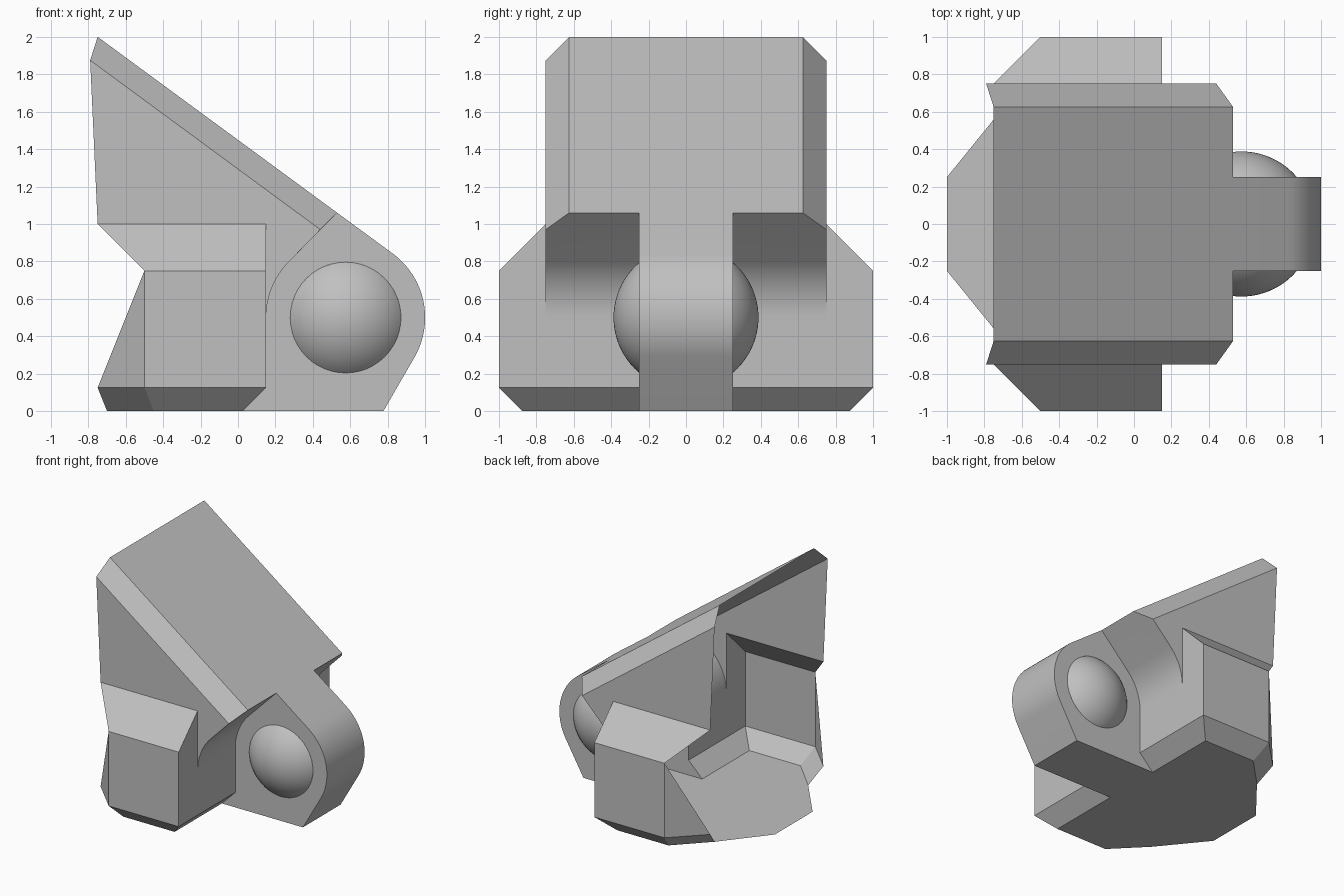
import bpy, bmesh, math
from mathutils import Matrix, Vector

if "Cube" in bpy.data.objects:
    bpy.data.objects.remove(bpy.data.objects["Cube"])

grey = bpy.data.materials.new("plain_grey")
grey.diffuse_color = (0.53, 0.53, 0.53, 1)
grey.use_nodes = True
grey.node_tree.nodes["Principled BSDF"].inputs["Base Color"].default_value = grey.diffuse_color

CX, CZ, R = 0.575, 0.5, 0.425      # hinge axis and lug radius
BALL, LUG = 0.3875, 0.25           # ball radius, lug half width
RIM = math.sqrt(BALL ** 2 - LUG ** 2)
SEG = 48


def finish(bm, name):
    """Weld, orient and shade a mesh, then add it to the scene."""
    bmesh.ops.remove_doubles(bm, verts=bm.verts, dist=0.0005)
    bmesh.ops.recalc_face_normals(bm, faces=bm.faces)
    me = bpy.data.meshes.new(name)
    bm.to_mesh(me)
    bm.free()
    ob = bpy.data.objects.new(name, me)
    me.materials.append(grey)
    bpy.context.collection.objects.link(ob)
    bpy.ops.object.select_all(action='DESELECT')
    ob.select_set(True)
    bpy.context.view_layer.objects.active = ob
    bpy.ops.object.shade_smooth_by_angle(angle=math.radians(20))
    return ob


def arc(a0, a1, n, r=R):
    """(x, z) points around the hinge axis, angles in degrees."""
    return [(CX + r * math.cos(math.radians(a0 + (a1 - a0) * i / n)),
             CZ + r * math.sin(math.radians(a0 + (a1 - a0) * i / n)))
            for i in range(n + 1)]


bm = bmesh.new()


def face(pts):
    bm.faces.new([bm.verts.new(p) for p in pts])


def both(pts):
    """A face and its mirror image across y = 0."""
    face(pts)
    face([(x, -y, z) for x, y, z in reversed(pts)])


def across(half):
    """One face spanning the middle, from the points on its +y side."""
    face(half + [(x, -y, z) for x, y, z in reversed(half)])


slope_angle = math.degrees(math.atan2(1.28, 0.94))
nose = arc(slope_angle, -30, 20)
heel = arc(135, 180, 12)
toe = (0.777, 0.0)

# sloped cover running on into the lug
across([(-0.75, 0.625, 2), (0.53, 0.625, 1.06), (0.53, LUG, 1.06),
        (nose[0][0], LUG, nose[0][1])])
# bevels along the cover
both([(-0.75, 0.625, 2), (-0.79, 0.75, 1.875), (0.44, 0.75, 0.97), (0.53, 0.625, 1.06)])
# cover side walls
both([(-0.79, 0.75, 1.875), (0.44, 0.75, 0.97)] + [(x, 0.75, z) for x, z in heel]
     + [(0.15, 0.75, 1), (-0.75, 0.75, 1)])
# end walls beside the lug
both([(0.53, LUG, 1.06), (0.53, 0.625, 1.06), (0.44, 0.75, 0.97),
      (heel[0][0], 0.75, heel[0][1]), (heel[0][0], LUG, heel[0][1])])
for (x0, z0), (x1, z1) in zip(heel, heel[1:]):
    both([(x0, LUG, z0), (x0, 0.75, z0), (x1, 0.75, z1), (x1, LUG, z1)])
both([(0.15, LUG, 0.5), (0.15, 0.75, 0.5), (0.15, 0.75, 1), (0.15, 1, 0.75),
      (0.15, 1, 0.125), (0.15, LUG, 0.125)])

# side blocks: sloped top, outer wall, back corner
both([(-0.75, 0.75, 1), (0.15, 0.75, 1), (0.15, 1, 0.75), (-0.5, 1, 0.75)])
both([(-0.5, 1, 0.75), (0.15, 1, 0.75), (0.15, 1, 0.125), (-0.5, 1, 0.125)])
both([(-0.5, 1, 0.75), (-0.5, 1, 0.125), (-0.75, 0.75, 0.125)])

# bevels down to the base
upper = [(0.15, LUG), (0.15, 1), (-0.5, 1), (-0.75, 0.75)]
lower = [(0.025, LUG), (0.025, 0.875), (-0.45, 0.875), (-0.7, 0.62)]
for i in range(3):
    both([(*upper[i], 0.125), (*upper[i + 1], 0.125), (*lower[i + 1], 0), (*lower[i], 0)])
# thin base sheet, left open at the back
across([(toe[0], LUG, 0)] + [(x, y, 0) for x, y in lower] + [(-1, LUG, 0)])

# rounded lug nose
rim_line = nose + [toe]
for (x0, z0), (x1, z1) in zip(rim_line, rim_line[1:]):
    across([(x0, LUG, z0), (x1, LUG, z1)])

# lug side walls with a round opening for the ball
outline = [(0.53, 1.06)] + rim_line + [(0.025, 0), (0.15, 0.125)] + heel[::-1]
hole = arc(0, 360, SEG, RIM)[:-1]
for s in (-1, 1):
    edges = []
    for loop in (outline, hole):
        vs = [bm.verts.new((x, s * LUG, z)) for x, z in loop]
        edges += [bm.edges.new((vs[i], vs[i - 1])) for i in range(len(vs))]
    bmesh.ops.triangle_fill(bm, use_beauty=True, edges=edges, normal=Vector((0, s, 0)))
finish(bm, "bracket_shell")

# ball caps bulging from the lug
for s, name in ((-1, "front_ball_cap"), (1, "back_ball_cap")):
    cap = bmesh.new()
    bmesh.ops.create_uvsphere(cap, u_segments=SEG, v_segments=40, radius=BALL)
    bmesh.ops.rotate(cap, verts=cap.verts, matrix=Matrix.Rotation(math.pi / 2, 3, 'X'))
    bmesh.ops.bisect_plane(cap, geom=cap.verts[:] + cap.edges[:] + cap.faces[:],
                           plane_co=(0, s * LUG, 0), plane_no=(0, s, 0), clear_inner=True)
    bmesh.ops.translate(cap, verts=cap.verts, vec=(CX, 0, CZ))
    ob = finish(cap, name)
    # keep the dome facing outwards
    if sum(p.normal.y for p in ob.data.polygons) * s < 0:
        ob.data.flip_normals()
